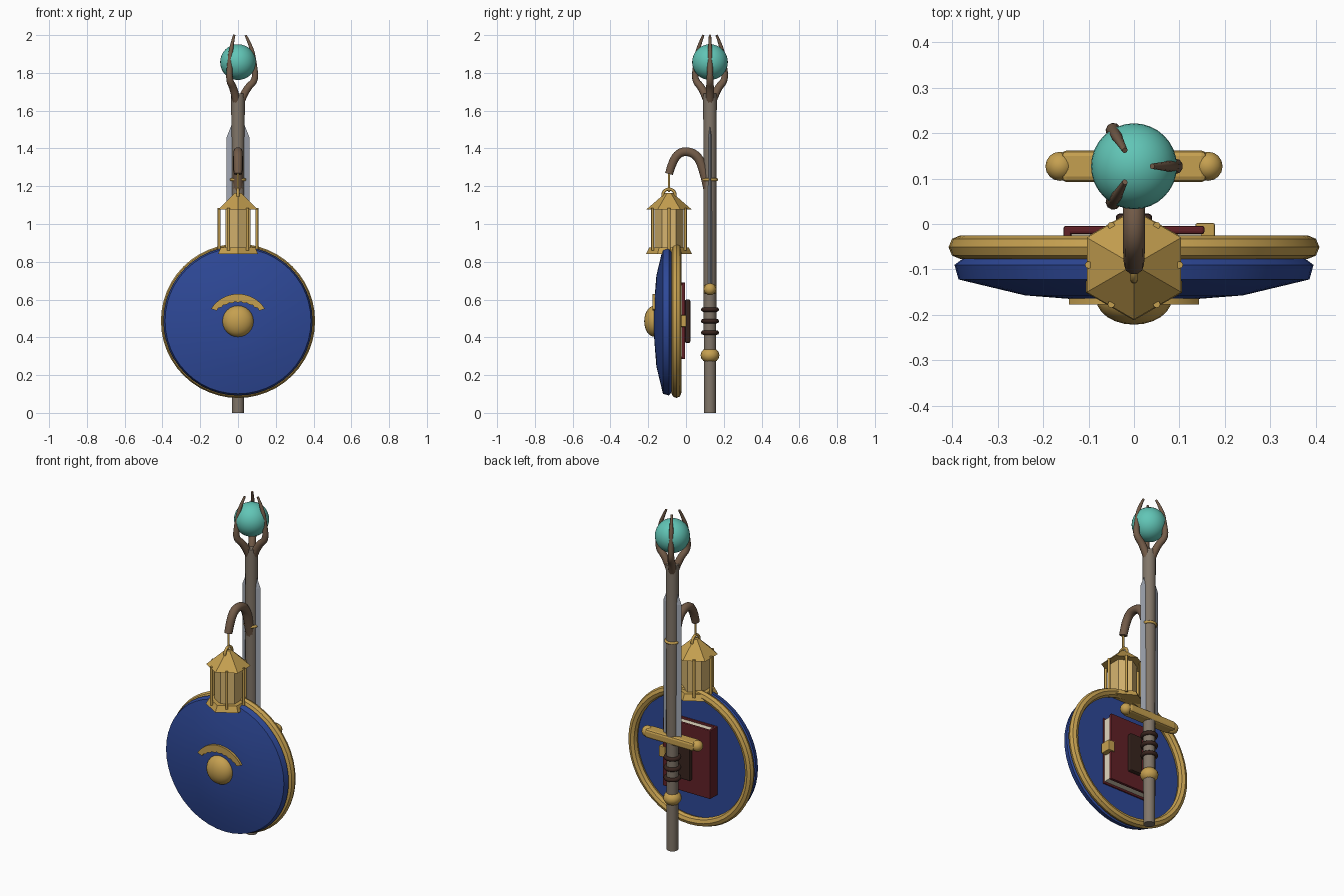
import bpy, bmesh, math
from mathutils import Vector, Matrix

if "Cube" in bpy.data.objects:
    bpy.data.objects.remove(bpy.data.objects["Cube"])

SY = 0.127            # y of the staff axis
LY = -0.09            # y of the lantern axis
SZ = 0.487            # z of the shield centre


def mat(name, r, g, b):
    m = bpy.data.materials.new(name)
    m.diffuse_color = (r, g, b, 1)
    m.use_nodes = True
    m.node_tree.nodes["Principled BSDF"].inputs["Base Color"].default_value = m.diffuse_color
    return m


GOLD = mat("gold", 0.56, 0.35, 0.08)
GLASS = mat("lantern_glow", 0.68, 0.46, 0.16)
BLUE = mat("blue_paint", 0.027, 0.065, 0.31)
TEAL = mat("teal_crystal", 0.12, 0.56, 0.47)
WOOD = mat("staff_wood", 0.22, 0.18, 0.14)
BARK = mat("branch_wood", 0.17, 0.105, 0.065)
STEEL = mat("steel", 0.36, 0.39, 0.45)
RED = mat("red_leather", 0.12, 0.015, 0.02)
DARK = mat("dark_leather", 0.04, 0.018, 0.013)
PAPER = mat("paper", 0.75, 0.68, 0.52)


def finish(name, m, smooth=None):
    o = bpy.context.object
    o.name = name
    o.data.materials.append(m)
    if smooth:
        bpy.ops.object.shade_smooth_by_angle(angle=math.radians(smooth))
    return o


def from_bmesh(name, bm, m, smooth=None):
    bmesh.ops.recalc_face_normals(bm, faces=bm.faces)
    me = bpy.data.meshes.new(name)
    bm.to_mesh(me)
    bm.free()
    o = bpy.data.objects.new(name, me)
    bpy.context.collection.objects.link(o)
    bpy.ops.object.select_all(action='DESELECT')
    bpy.context.view_layer.objects.active = o
    o.select_set(True)
    return finish(name, m, smooth)


def cone(name, m, x, y, z0, z1, r0, r1, n, smooth=None):
    bpy.ops.mesh.primitive_cone_add(vertices=n, radius1=r0, radius2=r1, depth=z1 - z0,
                                    location=(x, y, (z0 + z1) / 2))
    return finish(name, m, smooth)


def ball(name, m, loc, r, scale=(1, 1, 1), seg=24):
    bpy.ops.mesh.primitive_uv_sphere_add(segments=seg, ring_count=seg // 2, radius=r, location=loc)
    bpy.context.object.scale = scale
    return finish(name, m, 60)


def ring(name, m, loc, R, r, rot=(0, 0, 0), n=32, k=8, smooth=50):
    bpy.ops.mesh.primitive_torus_add(major_radius=R, minor_radius=r, major_segments=n,
                                     minor_segments=k, location=loc, rotation=rot)
    return finish(name, m, smooth)


def box(name, m, lo, hi, bevel=0):
    bm = bmesh.new()
    bmesh.ops.create_cube(bm, size=1)
    lo, hi = Vector(lo), Vector(hi)
    for v in bm.verts:
        v.co = (lo + hi) / 2 + v.co * (hi - lo)
    if bevel:
        bmesh.ops.bevel(bm, geom=bm.edges[:], offset=bevel, segments=2, affect='EDGES', profile=0.5)
    return from_bmesh(name, bm, m)


def tube(name, m, pts, radii, n=10):
    """Tapered round tube along a smooth path."""
    cu = bpy.data.curves.new(name, 'CURVE')
    cu.dimensions = '3D'
    cu.bevel_depth = 1
    cu.bevel_resolution = n // 2 - 2
    cu.use_fill_caps = True
    cu.resolution_u = 5
    s = cu.splines.new('NURBS')
    s.points.add(len(pts) - 1)
    s.order_u = 3
    s.use_endpoint_u = True
    for p, c, r in zip(s.points, pts, radii):
        p.co = (*c, 1)
        p.radius = r
    o = bpy.data.objects.new(name, cu)
    bpy.context.collection.objects.link(o)
    bpy.ops.object.select_all(action='DESELECT')
    bpy.context.view_layer.objects.active = o
    o.select_set(True)
    bpy.ops.object.convert(target='MESH')
    return finish(name, m, 50)


# staff, crystal orb and three claws
cone("staff", WOOD, 0, SY, 0, 1.69, 0.032, 0.036, 12, 40)
ball("orb", TEAL, (0, SY, 1.857), 0.0945, seg=32)
claw = [(0.015, 1.65), (0.045, 1.72), (0.095, 1.76), (0.085, 1.85), (0.075, 1.93), (0.04, 2.0)]
for i in range(3):
    c, s = math.cos(i * math.tau / 3), math.sin(i * math.tau / 3)
    tube(f"claw_{i}", BARK, [(r * c, SY + r * s, z) for r, z in claw],
         [0.022, 0.021, 0.018, 0.015, 0.011, 0.006])

# lantern branch
tube("lantern_branch", BARK,
     [(0, 0.12, 1.18), (0, 0.10, 1.27), (0, 0.06, 1.37), (0, -0.02, 1.39), (0, -0.07, 1.34), (0, LY, 1.265)],
     [0.028, 0.027, 0.025, 0.024, 0.024, 0.022])

# lantern
cone("lantern_hook", GOLD, 0, LY, 1.17, 1.28, 0.006, 0.006, 8, 50)
ring("lantern_ring", GOLD, (0, LY, 1.152), 0.033, 0.008, (0, math.pi / 2, 0), 20)
cone("lantern_roof", GOLD, 0, LY, 1.077, 1.165, 0.12, 0.018, 6)
cone("lantern_glass", GLASS, 0, LY, 0.87, 1.08, 0.076, 0.076, 6)
cone("lantern_base", GOLD, 0, LY, 0.842, 0.876, 0.122, 0.104, 6)
for i in range(6):
    a = i * math.pi / 3
    cone(f"lantern_post_{i}", GOLD, 0.1 * math.cos(a), LY + 0.1 * math.sin(a), 0.86, 1.085, 0.008, 0.008, 8, 50)

# shield dome, turned about the y axis
bm = bmesh.new()
prof = [(0, -0.075), (0.375, -0.075), (0.395, -0.09), (0.386, -0.122), (0.24, -0.157), (0.1, -0.168), (0, -0.17)]
vs = [bm.verts.new((r, y, 0)) for r, y in prof]
es = [bm.edges.new(p) for p in zip(vs, vs[1:])]
bmesh.ops.spin(bm, geom=vs + es, cent=(0, 0, 0), axis=(0, 1, 0), angle=math.tau, steps=48)
bmesh.ops.remove_doubles(bm, verts=bm.verts, dist=1e-4)
bmesh.ops.translate(bm, verts=bm.verts, vec=(0, 0, SZ))
from_bmesh("shield", bm, BLUE, 30)
ring("shield_rim", GOLD, (0, -0.051, SZ), 0.382, 0.026, (math.pi / 2, 0, 0), 48, 8, 30)
ball("shield_boss", GOLD, (0, -0.165, 0.485), 0.083, (1, 0.68, 1))

# arched crest above the boss, with a scalloped lower edge
bm = bmesh.new()
outline = []
for i in range(17):
    a = math.radians(-58 + 116 * i / 16)
    outline.append((0.168 * math.sin(a), 0.462 + 0.168 * math.cos(a)))
for i in range(17):
    a = math.radians(42 - 84 * i / 16)
    r = 0.168 + 0.006 * (i % 2)
    outline.append((r * math.sin(a), 0.416 + r * math.cos(a)))
f = bm.faces.new([bm.verts.new((x, -0.177, z)) for x, z in outline])
ext = bmesh.ops.extrude_face_region(bm, geom=[f])
bmesh.ops.translate(bm, verts=[v for v in ext['geom'] if isinstance(v, bmesh.types.BMVert)], vec=(0, 0.035, 0))
from_bmesh("shield_crest", bm, GOLD, 30)

# book on the back of the shield
box("book_cover_back", RED, (-0.155, -0.022, 0.285), (0.155, -0.004, 0.69), 0.005)
box("book_cover_front", RED, (-0.155, -0.085, 0.285), (0.155, -0.068, 0.69), 0.005)
box("book_spine", RED, (-0.155, -0.08, 0.285), (-0.138, -0.008, 0.69), 0.004)
box("book_pages", PAPER, (-0.14, -0.07, 0.297), (0.148, -0.02, 0.678))
box("book_clasp", GOLD, (0.135, -0.06, 0.455), (0.178, 0.002, 0.517), 0.004)
box("shield_grip", DARK, (-0.04, -0.006, 0.37), (0.04, 0.023, 0.6), 0.008)

# sword bound along the staff: diamond-section blade tapering to a point
bm = bmesh.new()
rows = []
for z, w, t in [(0.66, 0.06, 0.02), (1.46, 0.06, 0.02)]:
    rows.append([bm.verts.new((x * w, SY + y * t, z)) for x, y in [(1, 0), (0, 1), (-1, 0), (0, -1)]])
tip = bm.verts.new((0, SY, 1.61))
bm.faces.new(rows[0])
for i in range(4):
    j = (i + 1) % 4
    bm.faces.new((rows[0][i], rows[0][j], rows[1][j], rows[1][i]))
    bm.faces.new((rows[1][i], rows[1][j], tip))
from_bmesh("sword_blade", bm, STEEL)
box("sword_guard", GOLD, (-0.16, SY - 0.035, 0.63), (0.16, SY + 0.035, 0.68), 0.012)
for s in (-1, 1):
    ball(f"sword_guard_end_{s}", GOLD, (s * 0.163, SY, 0.655), 0.032, seg=16)
cone("sword_grip", DARK, 0, SY, 0.34, 0.64, 0.026, 0.026, 12, 40)
for i in range(3):
    ring(f"grip_wrap_{i}", DARK, (0, SY, 0.425 + 0.061 * i), 0.036, 0.012, n=20)
ball("sword_pommel", GOLD, (0, SY, 0.305), 0.05, (1, 1, 0.84), 16)
ring("binding_ring", GOLD, (0, SY, 1.235), 0.036, 0.008, n=20)
